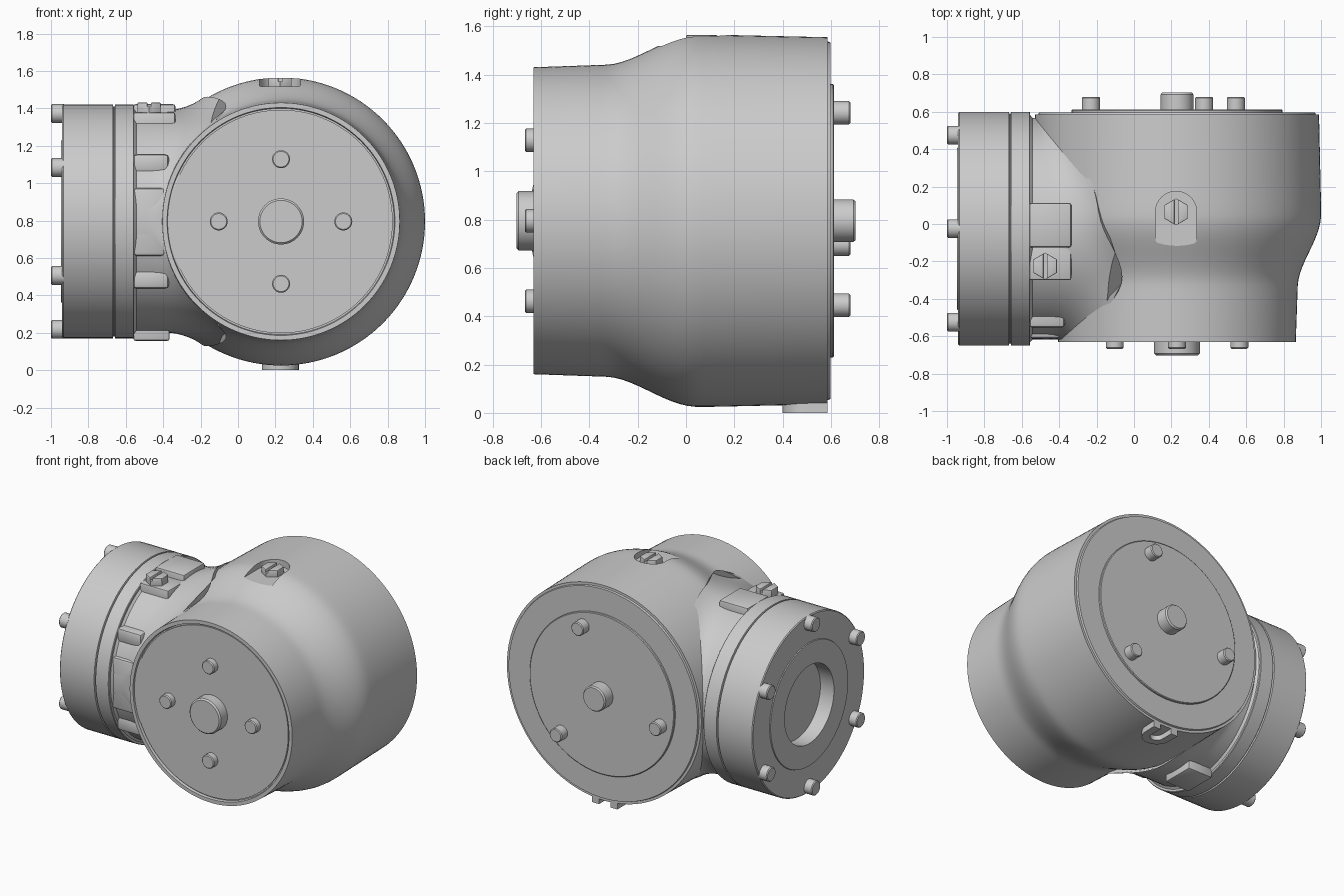
import bpy, bmesh
from math import sin, cos, pi, sqrt, radians

if "Cube" in bpy.data.objects:
    bpy.data.objects.remove(bpy.data.objects["Cube"])

CX, CZ, NY = 0.23, 0.795, -0.025   # main axis (x, z) and side flange axis y
SEG = 96


def finish(name, bm, bevel=0.0, angle=30):
    bmesh.ops.remove_doubles(bm, verts=bm.verts, dist=1e-5)
    bmesh.ops.recalc_face_normals(bm, faces=bm.faces)
    me = bpy.data.meshes.new(name)
    bm.to_mesh(me)
    bm.free()
    ob = bpy.data.objects.new(name, me)
    bpy.context.collection.objects.link(ob)
    if bevel:
        m = ob.modifiers.new("bevel", 'BEVEL')
        m.width, m.segments, m.limit_method = bevel, 2, 'ANGLE'
        apply_mod(ob, m)
    smooth(ob, angle)
    return ob


def select(ob):
    bpy.ops.object.select_all(action='DESELECT')
    ob.select_set(True)
    bpy.context.view_layer.objects.active = ob


def apply_mod(ob, m):
    select(ob)
    bpy.ops.object.modifier_apply(modifier=m.name)


def smooth(ob, angle=30):
    select(ob)
    bpy.ops.object.shade_smooth_by_angle(angle=radians(angle))


def skin(bm, rings):
    vs = [[bm.verts.new(p) for p in r] for r in rings]
    n = len(vs[0])
    for a, b in zip(vs, vs[1:]):
        for i in range(n):
            bm.faces.new((a[i], a[(i + 1) % n], b[(i + 1) % n], b[i]))
    bm.faces.new(vs[0])
    bm.faces.new(vs[-1])


def lathe(name, prof, axis, c, seg=SEG):
    """Revolve (position, radius) pairs about the x or y axis through c."""
    bm = bmesh.new()
    rings = []
    for t, r in prof:
        ring = []
        for i in range(seg):
            a = 2 * pi * i / seg
            u, v = r * cos(a), r * sin(a)
            ring.append((c[0] + u, t, c[1] + v) if axis == 'y' else (t, c[0] + u, c[1] + v))
        rings.append(ring)
    skin(bm, rings)
    return finish(name, bm)


def prism(name, pts, z0, z1, bevel=0.0):
    bm = bmesh.new()
    skin(bm, [[(x, y, z0) for x, y in pts], [(x, y, z1) for x, y in pts]])
    return finish(name, bm, bevel)


def box(name, x, y, z, bevel=0.012):
    return prism(name, [(x[0], y[0]), (x[1], y[0]), (x[1], y[1]), (x[0], y[1])], z[0], z[1], bevel)


def stud(name, axis, c, t0, t1, r):
    e = 0.006 if t1 > t0 else -0.006
    return lathe(name, [(t0, r), (t1 - e, r), (t1, r - 0.006)], axis, c, 32)


def arc(cx, cy, r, a0, a1, n=16):
    return [(cx + r * cos(radians(a0 + (a1 - a0) * i / n)),
             cy + r * sin(radians(a0 + (a1 - a0) * i / n))) for i in range(n + 1)]


def body_r(y):
    """Main housing radius along y: narrow front easing to a wide rear."""
    s = min(max((y + 0.33) / 0.38, 0), 1)
    s = s * s * (3 - 2 * s)
    return (0.635 + 0.035 * (y + 0.63)) * (1 - s) + (0.77 - 0.022 * max(y - 0.1, 0)) * s


# Main housing with recessed front face and stepped back
prof = [(-0.621, 0.597), (-0.612, 0.597), (-0.612, 0.605), (-0.63, 0.609)]
prof += [(-0.63 + 1.215 * i / 40, body_r(-0.63 + 1.215 * i / 40)) for i in range(41)]
prof += [(0.585, 0.742), (0.597, 0.738)]
body = lathe("main_housing", prof, 'y', (CX, CZ), 128)

# Pocket cut in the housing top for the plug
pocket = prism("pocket_cutter", arc(0.225, 0.065, 0.11, 0, 180) +
               [(0.115, -0.09), (0.14, -0.12), (0.31, -0.12), (0.335, -0.09)], 1.517, 1.7)
m = body.modifiers.new("pocket", 'BOOLEAN')
m.object, m.operation, m.solver = pocket, 'DIFFERENCE', 'EXACT'
apply_mod(body, m)
bpy.data.objects.remove(pocket)
smooth(body)

# Neck between flange and housing, flaring into the housing surface
rings = [[] for _ in range(15)]
for i in range(SEG):
    a = 2 * pi * i / SEG
    r0 = 0.592
    y, dz = NY + r0 * cos(a), r0 * sin(a)
    hit = CX - sqrt(body_r(y) ** 2 - dz ** 2)
    for k, ring in enumerate(rings):
        t = k / 14
        r = r0 + 0.075 * max((t - 0.3) / 0.7, 0) ** 2.5
        x = -0.56 + (hit + 0.08 + 0.56) * t
        ring.append((x, min(max(NY + r * cos(a), -0.618), 0.58), CZ + r * sin(a)))
bm = bmesh.new()
skin(bm, rings)
finish("neck", bm)

# Side flange with two grooves, raised face ring and bore
R = 0.625
lathe("side_flange", [
    (-0.54, 0.59), (-0.555, 0.607), (-0.555, R - 0.004), (-0.559, R), (-0.657, R), (-0.66, R - 0.012),
    (-0.666, R - 0.012), (-0.669, R), (-0.934, R), (-0.94, R - 0.006), (-0.94, 0.435),
    (-0.946, 0.432), (-0.946, 0.275), (-0.84, 0.275)], 'x', (NY, CZ))
for k in range(6):
    a = radians(30 + 60 * k)
    stud(f"flange_bolt_{k + 1}", 'x', (NY + 0.577 * cos(a), CZ + 0.577 * sin(a)), -0.93, -1.0, 0.05)

# Front hub and bolts
lathe("front_hub", [(-0.61, 0.123), (-0.692, 0.123), (-0.702, 0.113)], 'y', (CX, CZ), 64)
for k in range(4):
    a = k * pi / 2
    stud(f"front_bolt_{k + 1}", 'y', (CX + 0.333 * cos(a), CZ + 0.333 * sin(a)), -0.61, -0.667, 0.048)

# Back cover, hub and bolts
lathe("back_cover", [(0.58, 0.565), (0.608, 0.565), (0.612, 0.56)], 'y', (CX, CZ))
lathe("back_hub", [(0.6, 0.088), (0.692, 0.088), (0.702, 0.08)], 'y', (CX, CZ), 48)
for k in range(3):
    a = radians(72 + 120 * k)
    stud(f"back_bolt_{k + 1}", 'y', (CX + 0.47 * cos(a), CZ + 0.47 * sin(a)), 0.6, 0.68, 0.048)


# Slotted hexagonal plugs
def plug(name, x, y, z0, z1, r=0.072):
    prism(name + "_base", [(x + r * sin(i * pi / 3), y + r * cos(i * pi / 3)) for i in range(6)], z0, z1 - 0.02)
    for side, s in (("left", -1), ("right", 1)):
        prism(f"{name}_{side}_half", [(x + s * u * r, y + v * r) for u, v in
              ((0.13, -0.93), (0.866, -0.5), (0.866, 0.5), (0.13, 0.93))], z0, z1, 0.004)


plug("top_plug", 0.225, 0.065, 1.5, 1.563)
plug("neck_plug", -0.475, -0.225, 1.36, 1.43)

# Neck pads: top block, plug seat, bottom block
box("top_pad", (-0.56, -0.335), (-0.125, 0.112), (1.3, 1.422))
box("plug_seat", (-0.56, -0.335), (-0.3, -0.11), (1.25, 1.378))
box("bottom_pad", (-0.56, -0.365), (-0.125, 0.112), (0.157, 0.3))

# Front bosses on the neck
box("front_boss", (-0.56, -0.39), (-0.613, -0.45), (0.61, 0.975), 0.02)
for side, s in (("upper", 1), ("lower", -1)):
    z = sorted((CZ + s * 0.26, CZ + s * 0.36))
    box(f"{side}_boss", (-0.56, -0.37), (-0.555, -0.4), z, 0.02)

# U-shaped foot under the housing, open to the back
prism("bottom_foot", [(0.325, 0.585)] + arc(0.225, 0.497, 0.098, 0, -180) + [(0.127, 0.585), (0.18, 0.585)] +
      arc(0.225, 0.497, 0.045, -180, 0) + [(0.27, 0.585)], 0.0, 0.06)
